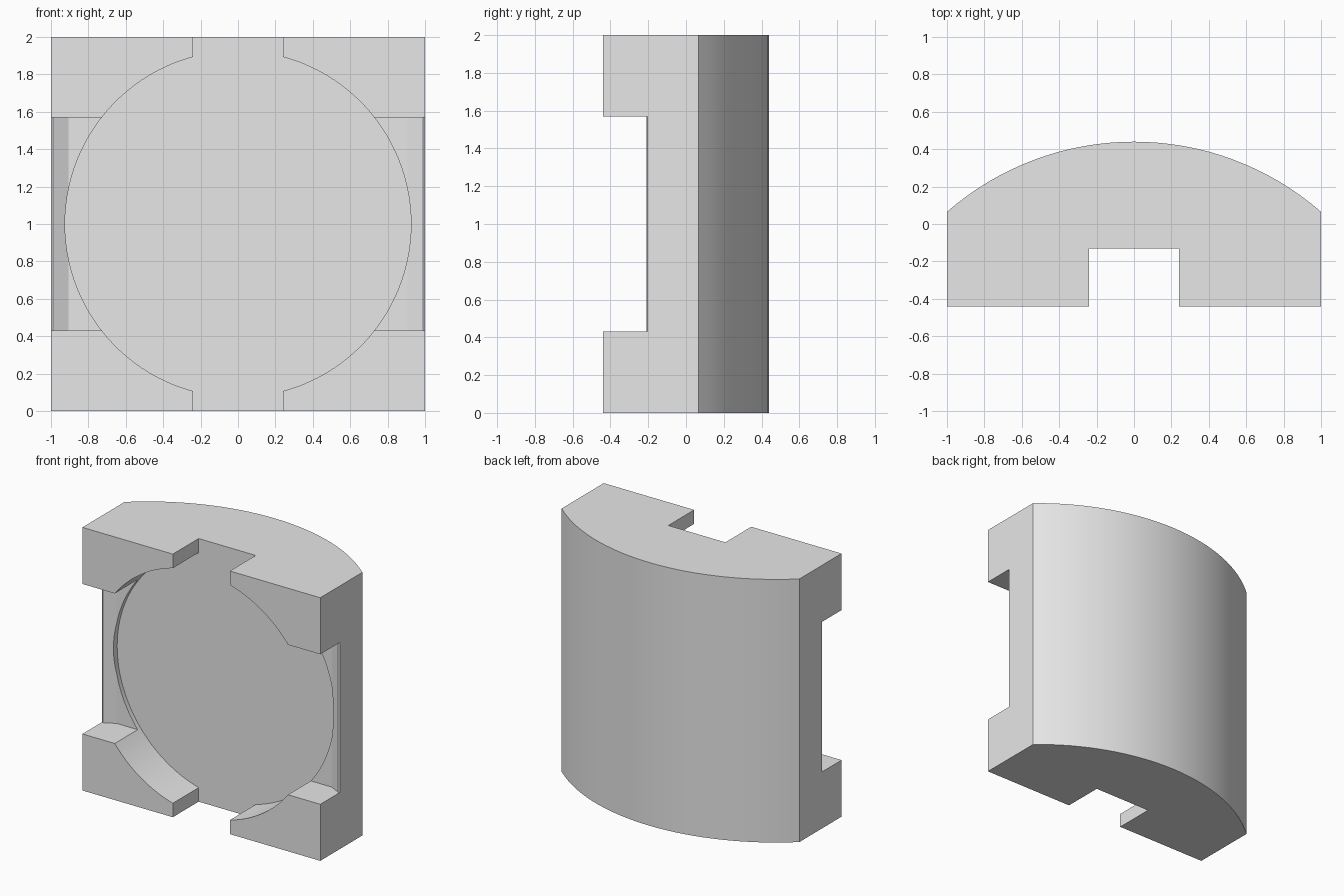
import bpy, bmesh, math
from mathutils import Vector

if "Cube" in bpy.data.objects:
    bpy.data.objects.remove(bpy.data.objects["Cube"])


def prism(name, outline, to_3d, start, end):
    """Extrude a 2D outline between two levels along one axis."""
    bm = bmesh.new()
    low = [bm.verts.new(to_3d(a, b, start)) for a, b in outline]
    high = [bm.verts.new(to_3d(a, b, end)) for a, b in outline]
    bm.faces.new(low)
    bm.faces.new(high[::-1])
    n = len(outline)
    for i in range(n):
        j = (i + 1) % n
        bm.faces.new((low[i], high[i], high[j], low[j]))
    bmesh.ops.recalc_face_normals(bm, faces=bm.faces)
    mesh = bpy.data.meshes.new(name)
    bm.to_mesh(mesh)
    bm.free()
    obj = bpy.data.objects.new(name, mesh)
    bpy.context.collection.objects.link(obj)
    return obj


def upright(a, b, level):      # outline in plan, extruded along z
    return Vector((a, b, level))


def frontal(a, b, level):      # outline seen from the front, extruded along y
    return Vector((a, level, b))


FRONT, SIDE_BACK, BACK = -0.44, 0.065, 0.44
POCKET_FLOOR = -0.13

# Block with a bowed back
rise = BACK - SIDE_BACK
radius = (1 + rise * rise) / (2 * rise)
half = math.asin(1 / radius)
STEPS = 32
outline = [(-1, FRONT), (1, FRONT)]
for i in range(STEPS + 1):
    t = half - 2 * half * i / STEPS
    outline.append((radius * math.sin(t), BACK - radius + radius * math.cos(t)))
body = prism("curved_block", outline, upright, 0, 2)

# Round pocket merged with the vertical channel
R, W = 0.925, 0.24
lim = math.acos(W / R)
arc = [(R * math.cos(-lim + 2 * lim * i / 48), 1 + R * math.sin(-lim + 2 * lim * i / 48))
       for i in range(49)]
right = [(W, -0.1)] + arc + [(W, 2.1)]
left = [(-x, z) for x, z in reversed(right)]
pocket = prism("pocket_cutter", right + left, frontal, -0.6, POCKET_FLOOR)

# Side notches with ramped outer floors
ramp = [(1.01, -0.20), (0.99, -0.21), (0.905, -0.165)]
floor = ramp + [(-x, y) for x, y in reversed(ramp)]
notch = prism("notch_cutter", [(-1.01, -0.6), (1.01, -0.6)] + floor, upright, 0.43, 1.57)

# Cut the openings
bpy.context.view_layer.objects.active = body
body.select_set(True)
for cutter in (pocket, notch):
    mod = body.modifiers.new(cutter.name, "BOOLEAN")
    mod.operation = "DIFFERENCE"
    mod.solver = "EXACT"
    mod.object = cutter
    bpy.ops.object.modifier_apply(modifier=mod.name)
    bpy.data.objects.remove(cutter)

# Finish
grey = bpy.data.materials.new("light_grey")
grey.diffuse_color = (0.8, 0.8, 0.8, 1)
grey.use_nodes = True
grey.node_tree.nodes["Principled BSDF"].inputs["Base Color"].default_value = grey.diffuse_color
body.data.materials.clear()
body.data.materials.append(grey)
bpy.ops.object.shade_smooth_by_angle(angle=math.radians(15))
